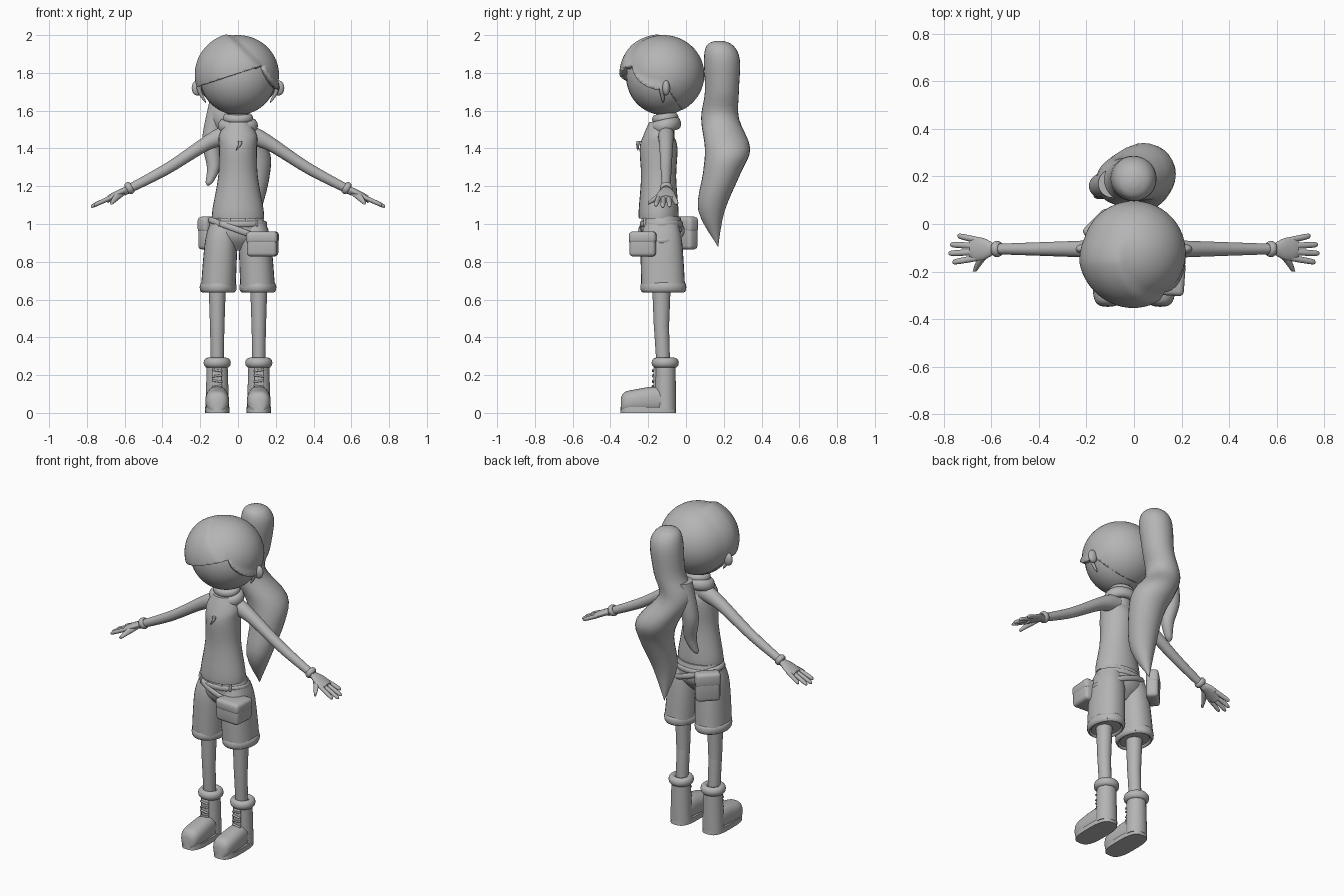
import bpy, bmesh, math
from mathutils import Vector, Matrix

if "Cube" in bpy.data.objects:
    bpy.data.objects.remove(bpy.data.objects["Cube"])

color = (.46, .46, .46, 1)
grey = bpy.data.materials.new("plain grey")
grey.use_nodes = True
grey.diffuse_color = color
grey.node_tree.nodes["Principled BSDF"].inputs["Base Color"].default_value = color

# Shared centre lines of the body, legs and arms
BODY_Y = -.13
LEG_X = .11
FOOT_Y = -.11
ARM_Y = -.105
HEAD = Vector((0, -.12, 1.79))


def finish(bm, name, mirror=False):
    bmesh.ops.recalc_face_normals(bm, faces=bm.faces)
    mesh = bpy.data.meshes.new(name)
    bm.to_mesh(mesh)
    bm.free()
    mesh.materials.append(grey)
    obj = bpy.data.objects.new(name, mesh)
    bpy.context.collection.objects.link(obj)
    bpy.ops.object.select_all(action="DESELECT")
    obj.select_set(True)
    bpy.context.view_layer.objects.active = obj
    bpy.ops.object.shade_smooth_by_angle(angle=math.radians(45))
    if mirror:
        obj.modifiers.new("mirror", "MIRROR")
    return obj


def place(bm, location, tilt_x=0, tilt_y=0, turn=0):
    matrix = Matrix.Translation(location)
    for axis, degrees in (("Z", turn), ("X", tilt_x), ("Y", tilt_y)):
        matrix = matrix @ Matrix.Rotation(math.radians(degrees), 4, axis)
    bmesh.ops.transform(bm, matrix=matrix, verts=bm.verts)


def skin(bm, loops, closed=False):
    """Quads between neighbouring vertex loops."""
    following = loops[1:] + loops[:1] if closed else loops[1:]
    for near, far in zip(loops, following):
        for k in range(len(near)):
            bm.faces.new((near[k - 1], near[k], far[k], far[k - 1]))


def spline(rows, steps=4):
    """Catmull-Rom curve through equally long rows."""
    rows = [Vector(row) for row in rows]
    padded = rows[:1] + rows + rows[-1:]
    curve = []
    for a, b, c, d in zip(padded, padded[1:], padded[2:], padded[3:]):
        for k in range(steps):
            t = k / steps
            bend = (a * 2 - b * 5 + c * 4 - d) * t * t + (b * 3 - a - c * 3 + d) * t ** 3
            curve.append(b + ((c - a) * t + bend) / 2)
    return curve + rows[-1:]


def loft(name, rings, axis="z", power=2, mirror=False, segments=28):
    """Closed skin over rings of (x, y, z, radius, radius) square to the axis."""
    bm = bmesh.new()
    loops = []
    for x, y, z, first, second in spline(rings):
        loop = []
        for k in range(segments):
            angle = math.tau * k / segments
            u, v = [max(radius, .001) * math.copysign(abs(wave) ** (2 / power), wave)
                    for radius, wave in ((first, math.cos(angle)), (second, math.sin(angle)))]
            offset = {"z": (u, v, 0), "x": (0, u, v), "y": (u, 0, v)}[axis]
            loop.append(bm.verts.new(Vector((x, y, z)) + Vector(offset)))
        loops.append(loop)
    skin(bm, loops)
    bm.faces.new(loops[0])
    bm.faces.new(loops[-1])
    return finish(bm, name, mirror)


def column(name, x, y, profile, power=2):
    """Upright loft from (z, x radius, y radius); mirrored when off centre."""
    rings = [(x, y, z, wide, deep) for z, wide, deep in profile]
    return loft(name, rings, "z", power, mirror=x > 0)


def strand(name, path, radius, mirror=False):
    """Lock of hair that narrows to a point."""
    points = spline(path)
    last = len(points) - 1
    sizes = [radius * math.sqrt(1 - i / last) for i in range(last + 1)]
    rings = [(*point, size, size) for point, size in zip(points, sizes)]
    return loft(name, rings, mirror=mirror)


def ball(name, location, size, mirror=False):
    bm = bmesh.new()
    bmesh.ops.create_uvsphere(bm, u_segments=32, v_segments=24, radius=1)
    bmesh.ops.scale(bm, vec=size, verts=bm.verts)
    place(bm, location)
    return finish(bm, name, mirror)


def box(name, location, size, bevel=.005, mirror=False, **angles):
    bm = bmesh.new()
    bmesh.ops.create_cube(bm, size=1)
    bmesh.ops.scale(bm, vec=size, verts=bm.verts)
    bmesh.ops.bevel(bm, geom=bm.edges[:], offset=bevel, segments=3, affect="EDGES", profile=.5)
    place(bm, location, **angles)
    return finish(bm, name, mirror)


def band(name, location, wide, deep, thick, height, mirror=False, **angles):
    """Oval ring with a rounded cross-section."""
    bm = bmesh.new()
    around = [math.tau * i / 40 for i in range(40)]
    across = [math.tau * j / 12 for j in range(12)]
    loops = []
    for a in around:
        loops.append([bm.verts.new(((wide + thick * math.cos(b)) * math.cos(a),
                                    (deep + thick * math.cos(b)) * math.sin(a),
                                    height * math.sin(b))) for b in across])
    skin(bm, loops, closed=True)
    place(bm, location, **angles)
    return finish(bm, name, mirror)


def pouch(name, location, size, turn):
    """Rounded bag with a slightly wider flap over its upper half."""
    bag, size = Vector(location), Vector(size)
    box(name, bag, size, bevel=.02, turn=turn)
    flap = Vector((size.x * 1.04, size.y * 1.04, size.z * .5))
    box(name + "_flap", bag + Vector((0, 0, size.z * .27)), flap, bevel=.02, turn=turn)


# Head, ears and neck
ball("face", HEAD - Vector((0, 0, .01)), (.203, .197, .203))
ball("ear", (.215, ARM_Y, 1.72), (.03, .02, .04), mirror=True)
column("neck", 0, FOOT_Y, [(1.45, .06, .05), (1.64, .05, .05)])

# Hair cap, opened around the face by three slanted planes
bm = bmesh.new()
bmesh.ops.create_uvsphere(bm, u_segments=64, v_segments=48, radius=1)
bmesh.ops.scale(bm, vec=(.217, .217, .21), verts=bm.verts)
place(bm, HEAD)
parting = Vector((.13, 0, 1.84))
temple = Vector((0, -.12, 1.75))
cuts = [(parting, Vector((1, 0, -3))), (parting, Vector((-7, 0, -4))), (temple, Vector((0, -3, -2)))]
for point, normal in cuts:
    bmesh.ops.bisect_plane(bm, geom=bm.verts[:] + bm.edges[:] + bm.faces[:],
                           plane_co=point, plane_no=normal)
bare = [face for face in bm.faces
        if all((face.calc_center_median() - point).dot(normal) > 0 for point, normal in cuts)]
bmesh.ops.delete(bm, geom=bare, context="FACES")

# Swept fringe raised from the front of the cap
sweep = Vector((-1, 0, -1)).normalized()
for vert in bm.verts:
    across = min(max((vert.co - Vector((.06, 0, 1.91))).dot(sweep) / .03, 0), 1)
    forward = min(max((HEAD.y + .06 - vert.co.y) / .1, 0), 1)
    vert.co += (vert.co - HEAD).normalized() * .016 * across * forward
shell = finish(bm, "hair_cap").modifiers.new("thickness", "SOLIDIFY")
shell.thickness = .03
shell.offset = -1
strand("side_curl", [(.19, -.15, 1.77), (.205, -.13, 1.71), (.17, -.12, 1.64)], .018, mirror=True)

# Ponytail: rounded top, waving body, pointed tip
tail = [(0, .175, 1.97, .02), (0, .18, 1.945, .07), (0, .19, 1.87, .095), (-.02, .19, 1.7, .09),
        (-.06, .18, 1.56, .1), (.04, .22, 1.4, .12), (.07, .19, 1.27, .1),
        (.05, .135, 1.07, .07), (.03, .17, .88, 0)]
loft("ponytail", [(*ring, ring[-1]) for ring in tail])
strand("loose_lock", [(-.09, .17, 1.66), (-.14, .16, 1.45), (-.13, .14, 1.3), (-.16, .12, 1.2)], .06)

# Shirt, collar and pin
column("shirt", 0, BODY_Y - .015, [(1.03, .138, .105), (1.08, .135, .105), (1.25, .105, .093),
                                  (1.4, .1, .1), (1.47, .1, .08), (1.54, .06, .05)])
band("collar", (0, FOOT_Y, 1.52), .08, .06, .026, .035, tilt_x=14)
band("collar_fold", (0, FOOT_Y, 1.56), .06, .05, .02, .025, tilt_x=8)
strand("pin", [(.01, -.25, 1.44), (.01, -.255, 1.42), (-.01, -.255, 1.39)], .012)

# Arms, wristbands and palms
arm = [(.04, 1.475, .05), (.1, 1.46, .05), (.18, 1.42, .043), (.38, 1.29, .034), (.6, 1.175, .025)]
loft("arm", [(x, ARM_Y, z, size * .85, size) for x, z, size in arm], "x", mirror=True)
band("wristband", (.575, ARM_Y, 1.19), .024, .024, .01, .016, mirror=True, tilt_y=-60)
palm = [(.59, 1.18, .024), (.63, 1.163, .045), (.67, 1.142, .05), (.69, 1.13, .04)]
loft("palm", [(x, ARM_Y, z, size, .02) for x, z, size in palm], "x", mirror=True)

# Fingers fan out from the palm; the middle one reaches farthest
for i, name in enumerate(("index", "middle", "ring", "little")):
    spread = i - 1.5
    tip = .78 - .012 * (i - 1.2) ** 2
    finger = []
    for t, size in ((0, .013), (.5, .013), (.9, .011), (1, .004)):
        x = .65 + (tip - .65) * t
        finger.append((x, ARM_Y + spread * (.024 + .013 * t), 1.15 - (x - .65) * .45, size, size))
    loft(name + "_finger", finger, "x", mirror=True)
thumb = [(.615, -.12, 1.165, .018), (.645, -.155, 1.14, .017), (.67, -.2, 1.11, .008)]
loft("thumb", [(*ring, ring[-1]) for ring in thumb], "y", mirror=True)

# Shorts with rolled cuffs
column("shorts_seat", 0, BODY_Y, [(1.04, .13, .1), (.98, .15, .11), (.92, .14, .1), (.86, .06, .05)])
loft("shorts_leg", [(LEG_X - .03, BODY_Y, 1, .07, .09), (LEG_X - .02, BODY_Y, .9, .086, .11),
                    (LEG_X - .005, BODY_Y + .01, .65, .092, .116)], power=2.3, mirror=True)
band("shorts_cuff", (LEG_X - .005, BODY_Y + .01, .665), .084, .108, .014, .027, mirror=True)

# Belts, belt loops and pouches
band("waist_belt", (0, BODY_Y, 1), .146, .107, .008, .016)
band("slung_belt", (.01, BODY_Y, .965), .17, .114, .009, .016, tilt_y=20)
for x in (.045, .1):
    box("belt_loop", (x, x / 5 - .238, 1.01), (.012, .014, .045), mirror=True)
pouch("front_pouch", (.13, -.226, .893), (.16, .14, .13), -4)
pouch("back_pouch", (-.145, -.005, .95), (.14, .07, .17), 45)

# Legs
column("leg", LEG_X, BODY_Y, [(.7, .048, .05), (.6, .043, .046), (.45, .038, .04)])
loft("shin", [(LEG_X, BODY_Y, .46, .038, .04), (LEG_X, BODY_Y + .01, .25, .034, .036)], mirror=True)

# Boots: shaft, cuff, rounded toe, flat sole, tongue and laces
column("boot_shaft", LEG_X, FOOT_Y, [(.02, .063, .058), (.1, .06, .057), (.26, .055, .054)])
band("boot_cuff", (LEG_X, FOOT_Y, .265), .05, .05, .022, .027, mirror=True)
foot = [(-.345, .03, .04), (-.325, .053, .055), (-.27, .063, .062), (-.16, .058, .07), (-.1, .05, .06)]
loft("boot_foot", [(LEG_X, y, tall, wide, tall) for y, wide, tall in foot], "y", 2.4, mirror=True)
column("boot_sole", LEG_X, -.2, [(0, .066, .148), (.03, .064, .146)], power=3)
box("boot_tongue", (LEG_X, FOOT_Y - .055, .18), (.05, .014, .12), mirror=True)
for i in range(4):
    box("lace", (LEG_X, FOOT_Y - .064, .14 + i * .028), (.058, .012, .011), mirror=True, tilt_y=8 * (-1) ** i)
